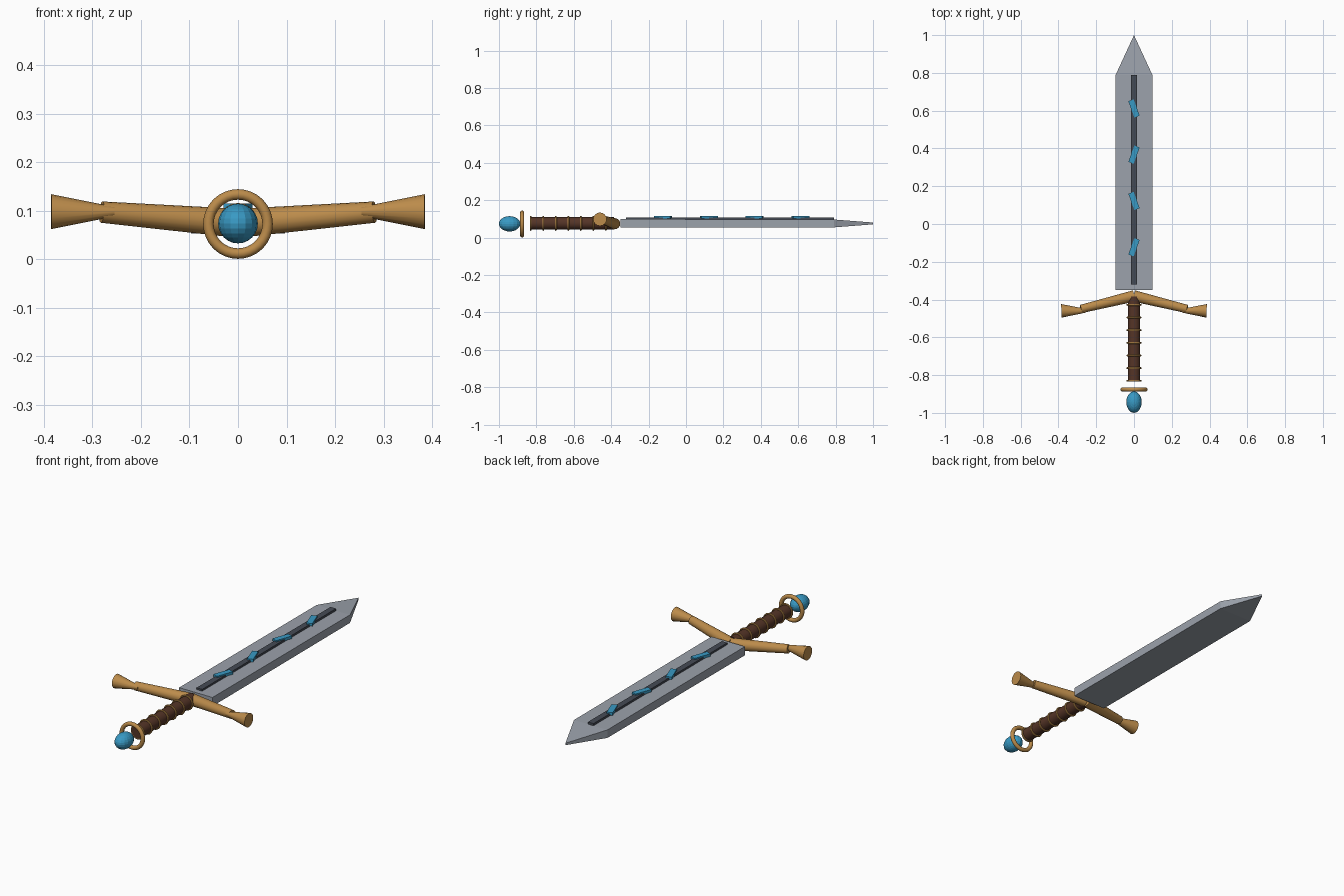
import bpy, bmesh
from math import radians, pi
from mathutils import Vector

if "Cube" in bpy.data.objects:
    bpy.data.objects.remove(bpy.data.objects["Cube"])

Z = 0.0735  # height of the sword's axis


def material(name, rgb):
    m = bpy.data.materials.new(name)
    m.diffuse_color = (*rgb, 1)
    m.use_nodes = True
    m.node_tree.nodes["Principled BSDF"].inputs["Base Color"].default_value = m.diffuse_color
    return m


STEEL = material("steel", (0.33, 0.36, 0.41))
DARK = material("dark_steel", (0.06, 0.07, 0.09))
BRASS = material("brass", (0.50, 0.26, 0.07))
LEATHER = material("leather", (0.09, 0.035, 0.02))
BLUE = material("blue_gem", (0.04, 0.32, 0.55))


def finish(name, mat, smooth=False):
    ob = bpy.context.object
    ob.name = name
    ob.data.materials.append(mat)
    if smooth:
        bpy.ops.object.shade_smooth_by_angle(angle=radians(35))
    return ob


def box(name, loc, size, mat, turn=0):
    bpy.ops.mesh.primitive_cube_add(size=1, location=loc, rotation=(0, 0, turn))
    bpy.context.object.scale = size
    return finish(name, mat)


def rod(name, a, b, r1, r2, mat, sides=16):
    a, b = Vector(a), Vector(b)
    d = b - a
    bpy.ops.mesh.primitive_cone_add(vertices=sides, radius1=r1, radius2=r2, depth=d.length,
                                    location=(a + b) / 2,
                                    rotation=d.to_track_quat('Z', 'Y').to_euler())
    return finish(name, mat, True)


def ring(name, y, z, major, minor, mat, segs=(32, 12)):
    bpy.ops.mesh.primitive_torus_add(major_radius=major, minor_radius=minor,
                                     major_segments=segs[0], minor_segments=segs[1],
                                     location=(0, y, z), rotation=(pi / 2, 0, 0))
    return finish(name, mat, True)


# Blade: flat slab that narrows and thins to the tip
bm = bmesh.new()
outline = [(-0.097, -0.35, 0.023), (0.097, -0.35, 0.023), (0.097, 0.79, 0.021),
           (0, 1.0, 0.005), (-0.097, 0.79, 0.021)]
top = [bm.verts.new((x, y, Z + 0.002 + h)) for x, y, h in outline]
low = [bm.verts.new((x, y, Z + 0.002 - h)) for x, y, h in outline]
for s in (top, low):
    bm.faces.new((s[0], s[1], s[2], s[4]))
    bm.faces.new((s[2], s[3], s[4]))
for i in range(5):
    j = (i + 1) % 5
    bm.faces.new((low[i], low[j], top[j], top[i]))
bmesh.ops.recalc_face_normals(bm, faces=bm.faces)
mesh = bpy.data.meshes.new("blade")
bm.to_mesh(mesh)
bm.free()
mesh.materials.append(STEEL)
bpy.context.collection.objects.link(bpy.data.objects.new("blade", mesh))

# Dark centre strip and four slanted inlays
box("centre_strip", (0, 0.235, 0.099), (0.032, 1.11, 0.018), DARK)
for i in range(4):
    box(f"inlay_{i + 1}", (0, -0.123 + 0.245 * i, 0.108), (0.03, 0.092, 0.014), BLUE,
        radians(-20 if i % 2 == 0 else 20))

# Guard: swept arms with flared ends
for side, s in (("right", 1), ("left", -1)):
    rod(f"guard_arm_{side}", (0, -0.381, 0.074), (s * 0.281, -0.45, 0.097), 0.030, 0.022, BRASS)
    rod(f"guard_flare_{side}", (s * 0.255, -0.459, 0.098), (s * 0.385, -0.46, 0.098),
        0.010, 0.036, BRASS)

# Grip with wrapped bands
rod("grip", (0, -0.835, 0.076), (0, -0.385, 0.076), 0.033, 0.033, LEATHER)
for i in range(7):
    ring(f"grip_band_{i + 1}", -0.83 + 0.067 * i, 0.076, 0.035, 0.005, BRASS, (20, 8))

# Pommel ring and gem
ring("pommel_ring", -0.876, 0.0725, 0.061, 0.0108, BRASS)
bpy.ops.mesh.primitive_uv_sphere_add(segments=16, ring_count=12, radius=1, location=(0, -0.943, Z))
bpy.context.object.scale = (0.041, 0.057, 0.041)
finish("pommel_gem", BLUE)
